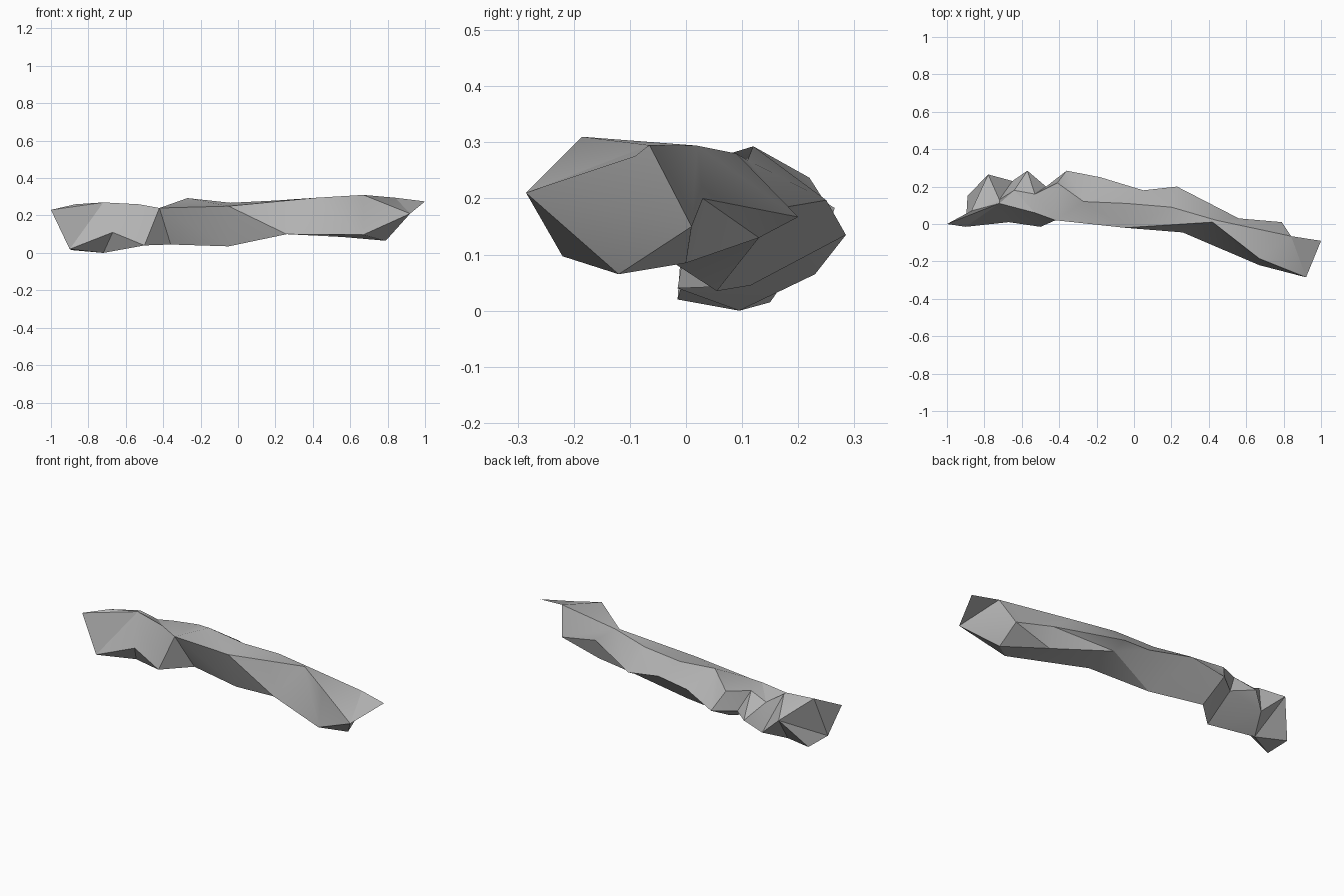
import bpy, bmesh, math

if "Cube" in bpy.data.objects:
    bpy.data.objects.remove(bpy.data.objects["Cube"])

# Long edge lines of the rock, each running from the left end to the right tip
tip_front = (0.92, -0.285, 0.21)
tip_back = (1.0, -0.09, 0.275)
left_foot = (-.89, .15, .015)
left_shoulder = (-.78, .265, .183)
back_notch = (-.65, .23, .065)
back_mid = [(-.47, .2, .13), (-.36, .285, .135), (-.18, .25, .197), (.05, .18, .185)]

front_crest = [(-1, 0, .23), (-.72, .11, .27), (-.53, .06, .26), (-.42, .02, .24),
               (-.05, -.02, .25), (.42, .01, .295), (.67, -.185, .31), tip_front]
top_ridge = [(-.87, .07, .26), (-.72, .13, .27), (-.64, .18, .22), (-.53, .16, .25),
             (-.41, .22, .237), (-.27, .12, .293), (-.04, .11, .268),
             (.2, .09, .28), (.44, .02, .294), (.84, -.065, .295), tip_back]
back_edge = [left_shoulder, back_notch, (-.57, .285, .135), *back_mid,
             (.23, .2, .167), (.56, .03, .2), (.79, .01, .15), tip_front]
back_keel = [left_foot, (-.72, .095, 0), back_notch, *back_mid,
             (.24, .13, .13), (.56, 0, .085), (.79, -.12, .065), tip_front]
front_toe = [(-.9, -.015, .02), (-.67, .01, .11), (-.5, -.015, .04), (-.36, .115, .045),
             (-.05, .055, .035), (.26, -.045, .1), (.67, -.22, .097), tip_front]

bm = bmesh.new()
cache = {}


def vert(p):
    """Shared vertex for a point."""
    if p not in cache:
        cache[p] = bm.verts.new(p)
    return cache[p]


def face(*points):
    vs = list(dict.fromkeys(vert(p) for p in points))
    if len(vs) > 2 and not any(set(f.verts) == set(vs) for f in bm.faces):
        bm.faces.new(vs)


def zip_edges(a, b):
    """Fill the strip between two edge lines with triangles, in order of x."""
    i = j = 0
    while i < len(a) - 1 or j < len(b) - 1:
        step_a = j == len(b) - 1 or (i < len(a) - 1 and a[i + 1][0] <= b[j + 1][0])
        if step_a:
            face(a[i], b[j], a[i + 1])
            i += 1
        else:
            face(a[i], b[j], b[j + 1])
            j += 1


# Top and back
zip_edges(front_crest, top_ridge)
zip_edges(top_ridge, back_edge)
zip_edges(back_edge, back_keel)

# Underside, with the notch at the left foot
zip_edges(back_keel[:2], front_toe[:3])
zip_edges(back_keel[1:], front_toe[2:])

# Front
zip_edges(front_toe, front_crest)

# Left end
face(front_crest[0], top_ridge[0], front_toe[0])
face(top_ridge[0], left_shoulder, front_toe[0])
face(left_shoulder, left_foot, front_toe[0])

bmesh.ops.recalc_face_normals(bm, faces=bm.faces[:])
mesh = bpy.data.meshes.new("rock_ledge")
bm.to_mesh(mesh)
bm.free()

rock = bpy.data.objects.new("rock_ledge", mesh)
bpy.context.collection.objects.link(rock)

# Stone colour
stone = bpy.data.materials.new("grey_stone")
stone.diffuse_color = (0.45, 0.45, 0.45, 1)
stone.use_nodes = True
stone.node_tree.nodes["Principled BSDF"].inputs["Base Color"].default_value = stone.diffuse_color
mesh.materials.append(stone)

# Soft facets with sharp creases
bpy.context.view_layer.objects.active = rock
rock.select_set(True)
bpy.ops.object.shade_smooth_by_angle(angle=math.radians(30))
